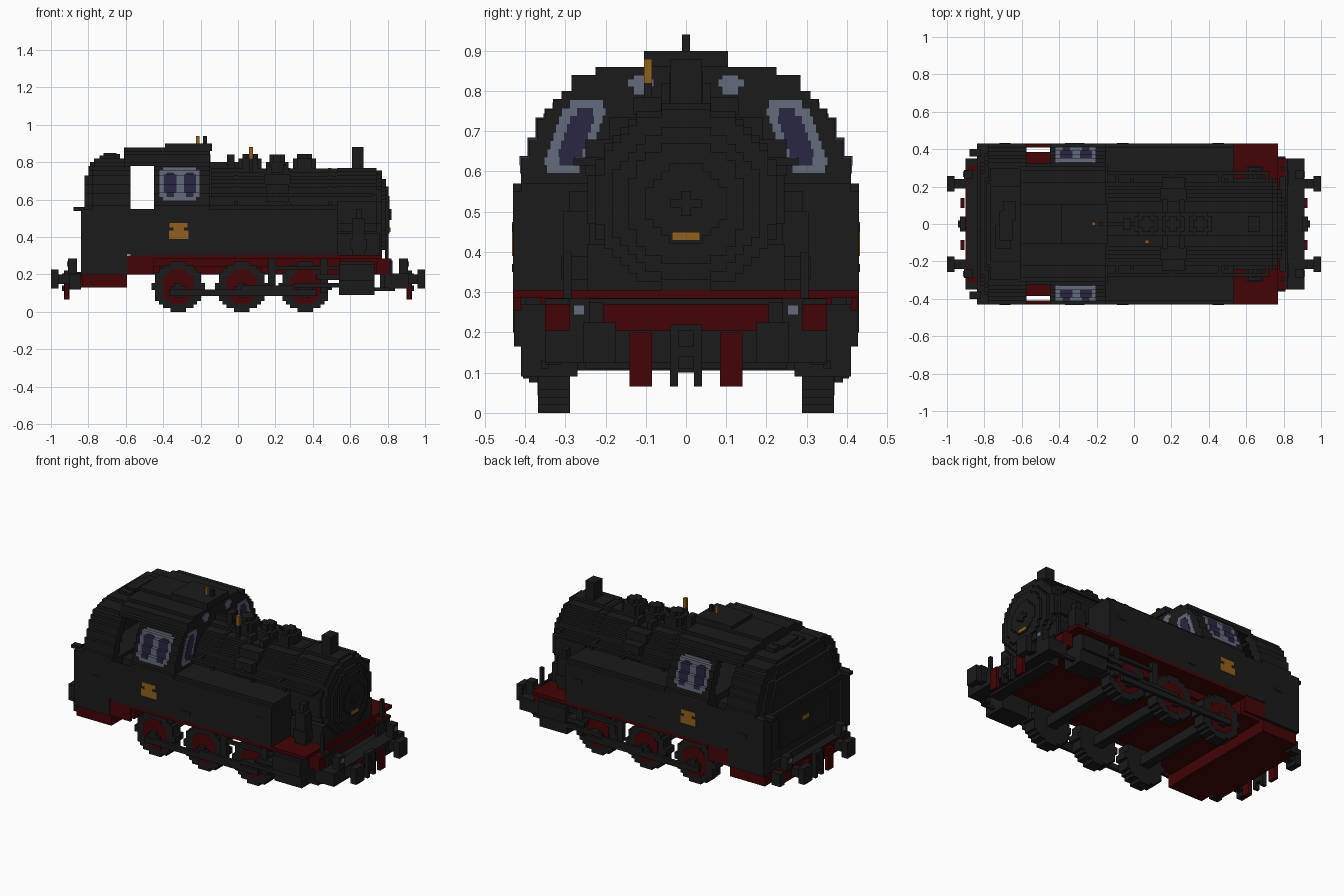
import bpy, bmesh, math

cube = bpy.data.objects.get("Cube")
if cube:
    bpy.data.objects.remove(cube, do_unlink=True)

V = 2 / 98  # block size


def material(name, rgb):
    m = bpy.data.materials.new(name)
    m.use_nodes = True
    m.diffuse_color = (*rgb, 1)
    m.node_tree.nodes["Principled BSDF"].inputs["Base Color"].default_value = (*rgb, 1)
    return m


BLACK = material("black paint", (0.0105, 0.0105, 0.0105))
RED = material("dark red paint", (0.056, 0.0012, 0.0016))
FRAME = material("blue grey window frame", (0.13, 0.145, 0.2))
GLASS = material("dark violet glass", (0.022, 0.02, 0.056))
GOLD = material("brass", (0.29, 0.115, 0.012))


def boxes(name, mat, items, mirror=False):
    """One object from boxes given as (x0, x1, y0, y1, z0, z1)."""
    bm = bmesh.new()
    items = list(items)
    if mirror:
        items += [(a, b, -d, -c, e, f) for a, b, c, d, e, f in items]
    for x0, x1, y0, y1, z0, z1 in items:
        vs = bmesh.ops.create_cube(bm, size=1)["verts"]
        for v in vs:
            v.co = ((x0 + x1) / 2 + v.co.x * (x1 - x0),
                    (y0 + y1) / 2 + v.co.y * (y1 - y0),
                    (z0 + z1) / 2 + v.co.z * (z1 - z0))
    me = bpy.data.meshes.new(name)
    bm.to_mesh(me)
    bm.free()
    me.materials.append(mat)
    ob = bpy.data.objects.new(name, me)
    bpy.context.collection.objects.link(ob)
    return ob


def disc(axis, u, v, r, lo, hi):
    """Stepped round: rows of boxes across a circle, from lo to hi on the axis.
    u, v is the centre on the other two axes in x, y, z order."""
    out = []
    n = max(1, round(r / V))
    h = r / n
    for i in range(-n, n):
        mid = (i + 0.5) * h
        w = max(1, round(math.sqrt(max(r * r - mid * mid, 0)) / V)) * V
        a, b = v + i * h, v + (i + 1) * h
        if axis == "x":
            out.append((lo, hi, u - w, u + w, a, b))
        elif axis == "y":
            out.append((u - w, u + w, lo, hi, a, b))
        else:
            out.append((u - w, u + w, a, b, lo, hi))
    return out


# Cab outline: half width and the height it reaches
PROFILE = [(0.43, 0.57), (0.41, 0.635), (0.39, 0.68), (0.37, 0.73), (0.35, 0.755),
           (0.33, 0.78), (0.31, 0.80), (0.285, 0.84), (0.225, 0.86)]


def half_width(z):
    return next(w for w, top in PROFILE if z < top)


# Cab shell: hollow up to the lintel, open doorways, rear corners cut back
D0, D1 = -0.575, -0.45
walls, ends, roof = [], [], []
z = 0.55
for w, top in PROFILE:
    if top <= 0.78:
        walls += [(-0.78, D0, w - 0.06, w, z, top), (D1, -0.15, w - 0.06, w, z, top)]
        back = -0.82 if top < 0.735 else -0.80
        ends += [(back, -0.75, 0.1 - w, w - 0.1, z, top), (back + 0.02, -0.75, 0.05 - w, w - 0.05, z, top),
                 (-0.21, -0.15, -w, w, z, top)]
    else:
        roof.append((-0.61, -0.15, -w, w, z, top))
    z = top
boxes("cab_side_walls", BLACK, walls, True)
boxes("cab_end_walls", BLACK, ends)
boxes("cab_roof", BLACK, roof + [(-0.61, -0.14, -0.105, 0.105, 0.86, 0.878),
                                 (-0.39, -0.14, -0.105, 0.105, 0.878, 0.9)])
boxes("coal_bunker_top", BLACK, [(-0.79, -0.61, -0.22, 0.22, 0.76, 0.80), (-0.77, -0.61, -0.3, 0.3, 0.76, 0.80),
                                 (-0.77, -0.61, -0.2, 0.2, 0.80, 0.82)])
boxes("coal_heap", BLACK, [(-0.74, -0.66, -0.13, 0.0, 0.81, 0.835),
                           (-0.70, -0.63, 0.02, 0.12, 0.81, 0.845),
                           (-0.72, -0.65, -0.09, 0.07, 0.83, 0.85)])

# Lower body: bunker with framed rear, cab sides and side tanks
boxes("bunker", BLACK, [(-0.82, -0.593, -0.43, 0.43, 0.2, 0.55), (-0.6, D0, -0.43, 0.43, 0.306, 0.55)])
boxes("bunker_rear_posts", BLACK, [(-0.84, -0.82, 0.35, 0.43, 0.2, 0.55)], True)
boxes("bunker_rear_rails", BLACK, [(-0.84, -0.82, -0.35, 0.35, 0.52, 0.55), (-0.84, -0.82, -0.35, 0.35, 0.2, 0.25),
                                   (-0.83, -0.82, -0.25, 0.25, 0.3, 0.48)])
boxes("bunker_lamps", BLACK, [(-0.88, -0.82, 0.36, 0.4, 0.54, 0.56)], True)
boxes("cab_lower_body", BLACK, [(D1, -0.15, -0.43, 0.43, 0.305, 0.57),
                                (D0, D1, -0.325, 0.325, 0.285, 0.53)])
boxes("door_panels", BLACK, [(D0, D1, 0.426, 0.43, 0.3, 0.55)], True)
boxes("door_sills", RED, [(-0.593, D1, 0.275, 0.385, 0.2, 0.3),
                          (-0.593, D1, 0.41, 0.426, 0.2, 0.3)], True)
boxes("side_tanks", BLACK, [(-0.15, 0.535, 0.2, 0.43, 0.305, 0.55),
                            (-0.15, 0.535, 0.2, 0.41, 0.55, 0.57)], True)
boxes("side_handles", BLACK, [(x, x + 0.06, 0.43, 0.433, zz, zz + 0.02)
                              for x, zz in ((-0.72, 0.41), (-0.09, 0.35), (0.42, 0.45))], True)
boxes("side_number_plates", GOLD, [(-0.37, -0.265, 0.43, 0.433, 0.39, 0.435),
                                   (-0.365, -0.27, 0.43, 0.433, 0.45, 0.475),
                                   (-0.345, -0.29, 0.43, 0.433, 0.435, 0.45)], True)
boxes("rear_number_plate", GOLD, [(-0.835, -0.83, -0.035, 0.035, 0.4, 0.425)])

# Side windows follow the steps of the cab wall, with rounded corners
frames, panes = [], []
edges = sorted({0.595, 0.615, 0.65, 0.715, 0.74, 0.77} | {t for _, t in PROFILE if 0.6 < t < 0.77})
for a, b in zip(edges, edges[1:]):
    w = half_width((a + b) / 2)
    inset = 0.02 if a < 0.6 or b > 0.76 else 0
    frames.append((-0.42 + inset, -0.205 - inset, w - 0.03, w + 0.002, a, b + 0.002))
    if 0.61 < a and b < 0.75:
        cut = 0.012 if a < 0.63 or b > 0.735 else 0
        panes += [(x + cut, x + 0.065 - cut, w - 0.03, w + 0.004, a, b + 0.004) for x in (-0.395, -0.29)]
boxes("side_window_frames", FRAME, frames, True)
boxes("side_window_panes", GLASS, panes, True)

# Front cab windows lean outwards towards the bottom, with rounded corners
frames, panes = [], []
for i in range(9):
    a = 0.595 + i * V
    c = 0.305 - 0.058 * i / 8
    hw = 0.042 if i in (0, 8) else 0.055
    frames.append((-0.15, -0.146, c - hw, min(c + hw, half_width(a + 0.01)), a, a + V))
    if 0 < i < 8:
        pw = 0.02 if i in (1, 7) else 0.03
        panes.append((-0.15, -0.143, c - pw - 0.003, c + pw - 0.003, a, a + V))
boxes("front_window_frames", FRAME, frames, True)
boxes("front_window_panes", GLASS, panes, True)
boxes("upper_front_windows", FRAME, [(-0.15, -0.146, 0.08, 0.145, 0.81, 0.83),
                                     (-0.15, -0.146, 0.09, 0.13, 0.79, 0.84)], True)

# Boiler, smokebox and stepped door
CZ = 0.53
boxes("boiler", BLACK, disc("x", 0, CZ, 0.235, -0.15, 0.55))
boxes("smokebox", BLACK, disc("x", 0, CZ, 0.24, 0.53, 0.74) + disc("x", 0, CZ, 0.225, 0.74, 0.77))
boxes("smokebox_door", BLACK, disc("x", 0, 0.52, 0.19, 0.77, 0.79) +
      disc("x", 0, 0.52, 0.15, 0.79, 0.805) + disc("x", 0, 0.52, 0.1, 0.805, 0.81))
boxes("door_handle", BLACK, [(0.8, 0.82, -0.04, 0.04, 0.51, 0.53),
                             (0.8, 0.82, -0.012, 0.012, 0.49, 0.55)])
boxes("front_number_plate", GOLD, [(0.8, 0.815, -0.035, 0.035, 0.428, 0.45)])
boxes("boiler_saddle", BLACK, [(-0.15, 0.76, -0.245, 0.245, 0.305, 0.42)])
boxes("boiler_bands", BLACK, [b for x in (-0.02, 0.26, 0.48)
                              for b in disc("x", 0, CZ, 0.24, x, x + 0.02)])

# Chimney, domes and pipes on the boiler
boxes("chimney", BLACK, [(0.61, 0.672, -0.04, 0.04, 0.74, 0.88)])
for name, x in (("steam_dome", 0.065), ("sand_dome", 0.355)):
    boxes(name, BLACK, disc("z", x, 0, 0.062, 0.73, 0.82) + disc("z", x, 0, 0.042, 0.82, 0.845))
boxes("middle_dome", BLACK, disc("z", 0.21, 0, 0.062, 0.73, 0.80) + disc("z", 0.21, 0, 0.04, 0.80, 0.84))
boxes("sand_pipes", BLACK, [(0.15, 0.18, 0.06, 0.13, 0.74, 0.785), (0.24, 0.27, 0.06, 0.13, 0.74, 0.785),
                            (0.14, 0.28, 0.12, 0.19, 0.68, 0.735), (0.15, 0.27, 0.18, 0.25, 0.59, 0.68)], True)
boxes("boiler_top_pipe", BLACK, [(-0.15, 0.02, -0.01, 0.01, 0.76, 0.8), (-0.06, -0.02, -0.03, 0.03, 0.76, 0.84)])
boxes("handrails", BLACK, [(-0.15, 0.72, 0.262, 0.28, 0.615, 0.635)] +
      [(x, x + 0.02, 0.2, 0.262, 0.615, 0.635) for x in (-0.1, 0.2, 0.45, 0.7)], True)
boxes("whistle_post", BLACK, [(0.06, 0.08, -0.105, -0.085, 0.73, 0.82)])
boxes("brass_whistle", GOLD, [(0.06, 0.08, -0.105, -0.085, 0.82, 0.88)])
boxes("roof_whistle", GOLD, [(-0.225, -0.207, -0.008, 0.01, 0.9, 0.94)])
boxes("roof_pipe", BLACK, [(-0.187, -0.167, -0.01, 0.01, 0.9, 0.94)])

# Red running boards, frame and rear underbody
boxes("running_board", RED, [(D1, 0.77, -0.43, 0.43, 0.285, 0.305)])
boxes("main_frame", RED, [(-0.593, 0.78, -0.275, 0.275, 0.2, 0.285)])
boxes("frame_side_valance", RED, [(-0.46, 0.55, 0.275, 0.3, 0.24, 0.285)], True)
boxes("rear_underbody", RED, [(-0.835, -0.593, -0.41, 0.41, 0.13, 0.2)])
boxes("front_side_brackets", RED, [(0.74, 0.81, 0.25, 0.35, 0.2, 0.285)], True)
boxes("front_cross_bar", BLACK, [(0.81, 0.82, -0.35, 0.35, 0.27, 0.284)])
boxes("front_lamp_boards", BLACK, [(0.81, 0.825, 0.205, 0.285, 0.2, 0.275)], True)

# Wheels, axles and rods
WHEELS = (-0.32, 0.02, 0.36)
boxes("wheel_rims", BLACK, [b for x in WHEELS for b in disc("y", x, 0.135, 0.135, 0.288, 0.368)], True)
boxes("wheel_centres", RED, [b for x in WHEELS for b in disc("y", x, 0.135, 0.092, 0.3, 0.3695)], True)
boxes("wheel_hubs", BLACK, [b for x in WHEELS for b in disc("y", x, 0.115, 0.04, 0.368, 0.39)], True)
boxes("axles", BLACK, [(x - 0.03, x + 0.03, -0.29, 0.29, 0.105, 0.165) for x in WHEELS])
boxes("coupling_rods", BLACK, [(-0.37, 0.42, 0.385, 0.405, 0.085, 0.118)], True)
boxes("connecting_rods", BLACK, [(0.3, 0.55, 0.39, 0.41, 0.13, 0.155),
                                 (0.42, 0.55, 0.34, 0.41, 0.17, 0.2),
                                 (0.02, 0.3, 0.395, 0.41, 0.118, 0.14)], True)
boxes("valve_gear", BLACK, [(0.16, 0.2, 0.37, 0.4, 0.14, 0.285), (0.2, 0.55, 0.375, 0.395, 0.225, 0.245),
                            (0.44, 0.48, 0.36, 0.4, 0.1, 0.285)], True)
boxes("cylinders", BLACK, [(0.54, 0.73, 0.27, 0.41, 0.09, 0.27), (0.54, 0.73, 0.27, 0.427, 0.165, 0.255),
                           (0.73, 0.81, 0.34, 0.36, 0.11, 0.13)], True)
boxes("air_pumps", BLACK, [(0.61, 0.68, 0.24, 0.305, 0.305, 0.5), (0.6, 0.69, 0.24, 0.31, 0.33, 0.39),
                           (0.63, 0.66, 0.24, 0.29, 0.5, 0.55)], True)

# Buffer beams, buffers, hoses and couplings
boxes("front_beam", BLACK, [(0.82, 0.912, -0.35, 0.35, 0.125, 0.205),
                            (0.76, 0.84, -0.25, 0.25, 0.11, 0.2)])
boxes("rear_beam", RED, [(-0.9, -0.835, -0.31, 0.31, 0.13, 0.205)])
boxes("rear_beam_top", BLACK, [(-0.895, -0.835, -0.28, 0.28, 0.205, 0.212)])
boxes("rear_steps", BLACK, [(-0.9, -0.84, 0.31, 0.35, 0.12, 0.2)], True)
boxes("front_steps", BLACK, [(0.78, 0.83, 0.31, 0.35, 0.12, 0.2), (0.785, 0.805, 0.285, 0.305, 0.25, 0.4)], True)
for name, s in (("front", 1), ("rear", -1)):
    def span(a, b):
        return (min(a * s, b * s), max(a * s, b * s))
    boxes(name + "_buffers", BLACK, disc("x", 0.215, 0.175, 0.05, *span(0.96, 1.0)) +
          [(*span(0.89, 0.965), 0.19, 0.24, 0.15, 0.2)], True)
    boxes(name + "_hoses", RED, [(*span(0.905, 0.928), 0.085, 0.14, 0.065, 0.2)], True)
    boxes(name + "_coupling", BLACK, [(*span(0.9, 0.93), -0.04, 0.04, 0.1, 0.22),
                                      (*span(0.93, 0.94), -0.02, 0.02, 0.11, 0.14),
                                      (*span(0.93, 0.94), -0.02, 0.02, 0.165, 0.205),
                                      (*span(0.9, 0.93), 0.02, 0.04, 0.065, 0.1),
                                      (*span(0.9, 0.93), -0.04, -0.02, 0.065, 0.1)])
    boxes(name + "_lamps", BLACK, [(*span(0.86, 0.91), 0.24, 0.29, 0.2, 0.285)], True)
    boxes(name + "_lamp_lenses", FRAME, [(*span(0.91, 0.915), 0.252, 0.28, 0.243, 0.268)], True)
